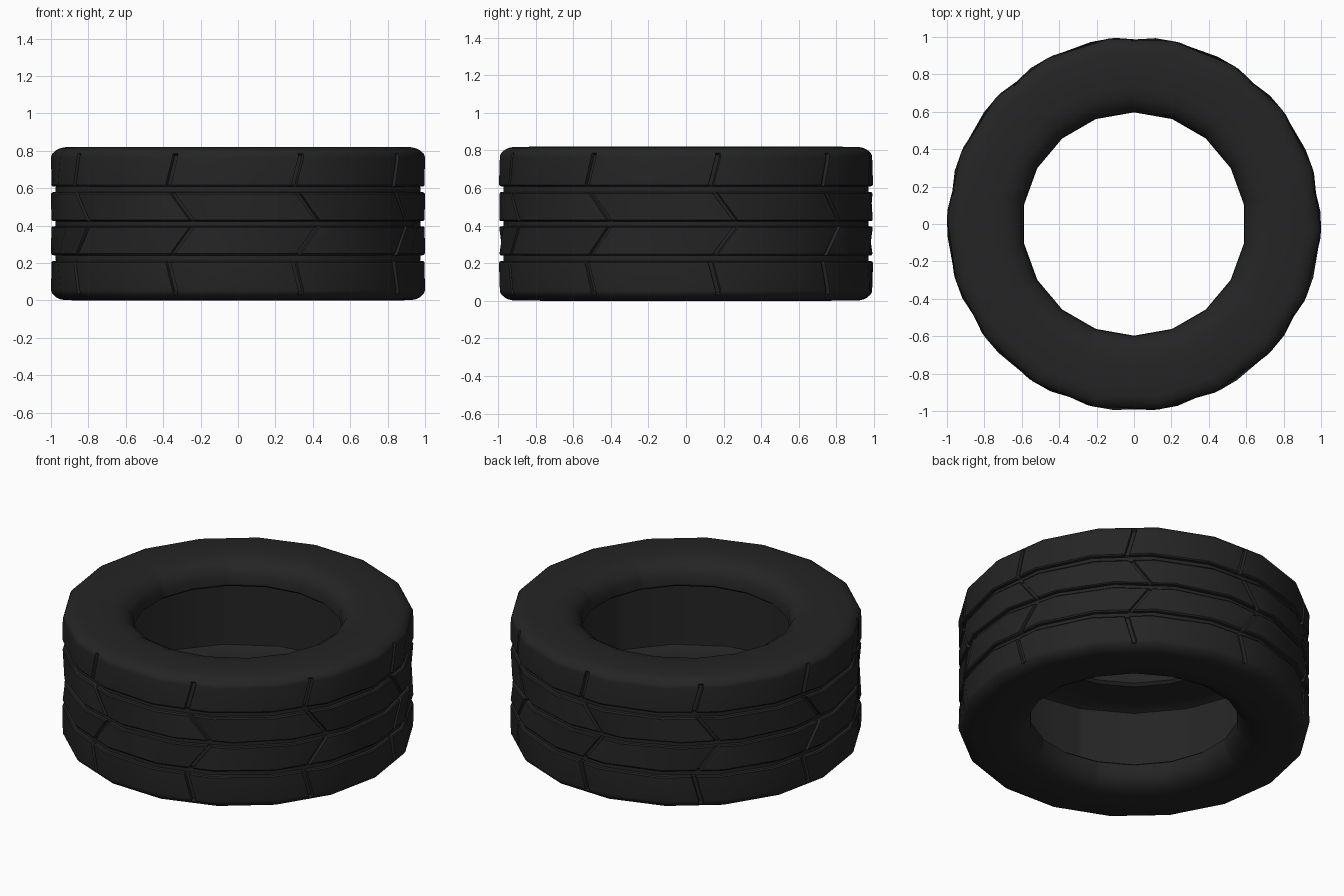
import bpy, bmesh, math

if "Cube" in bpy.data.objects:
    bpy.data.objects.remove(bpy.data.objects["Cube"])

H = 0.41          # half width of the tyre
SECTORS = 9       # tread pattern repeats

# Half profile, mid-plane outward then over the sidewall and into the cavity:
# (distance from mid-plane, radius, tread twist in degrees, kind)
# kind: T = tread block top (cross grooves cut in), G = plain outer, I = inner ring
half = [
    (0.013, 0.977, 5.6, 'G'), (0.015, 0.994, 5.6, 'T'), (0.021, 1.0, 5.4, 'T'),
    (0.160, 1.0, -0.8, 'T'), (0.168, 0.994, -1.1, 'T'), (0.170, 0.977, -1.2, 'G'),
    (0.198, 0.977, -2.2, 'G'), (0.200, 0.994, -2.3, 'T'), (0.207, 1.0, -2.3, 'T'),
    (0.355, 1.0, 0.0, 'T'), (0.365, 0.998, 0.0, 'T'), (0.376, 0.992, 0.0, 'G'),
    (0.392, 0.975, 0.0, 'G'), (0.403, 0.953, 0.0, 'G'), (0.409, 0.925, 0.0, 'G'),
    (0.410, 0.74, 0.0, 'I'), (0.400, 0.675, 0.0, 'I'), (0.370, 0.625, 0.0, 'I'),
    (0.325, 0.600, 0.0, 'I'), (0.270, 0.597, 0.0, 'I'), (0.255, 0.615, 0.0, 'I'),
    (0.265, 0.85, 0.0, 'I'), (0.245, 0.90, 0.0, 'I'),
]
# Lower half mirrored, then the upper half, gives a closed loop
profile = [(H - d, r, s, k) for d, r, s, k in reversed(half)]
profile += [(H + d, r, s, k) for d, r, s, k in half]

# Column angles inside one sector, measured from the cross groove
OUTER = [-0.85, -0.6, 0.6, 0.85, 8, 28]
INNER = [-2.0, -0.5, 0.5, 2.0, 10, 20]


def facet(angle, phase):
    """Scale a radius so the point lies on an 18-sided ring."""
    a = ((angle - phase) % 20) - 10
    return math.cos(math.radians(10)) / math.cos(math.radians(a))


def ring(bm, z, r, twist, kind):
    cols = INNER if kind == 'I' else OUTER
    phase = 0 if kind == 'I' else 8
    verts = []
    for s in range(SECTORS):
        for i, a in enumerate(cols):
            rad = r - 0.02 if kind == 'T' and i in (1, 2) and r > 0.99 else r
            rad *= facet(a, phase)
            t = math.radians(10 + 40 * s + a + twist)
            verts.append(bm.verts.new((rad * math.cos(t), rad * math.sin(t), z)))
    return verts


# Tyre: tread, sidewalls, bead lips and hollow inside in one skin
bm = bmesh.new()
rings = [ring(bm, *p) for p in profile]
n = len(rings[0])
for k, a in enumerate(rings):
    b = rings[(k + 1) % len(rings)]
    for i in range(n):
        j = (i + 1) % n
        bm.faces.new((a[i], a[j], b[j], b[i]))
bmesh.ops.recalc_face_normals(bm, faces=bm.faces)
mesh = bpy.data.meshes.new("tyre")
bm.to_mesh(mesh)
bm.free()
tyre = bpy.data.objects.new("tyre", mesh)
bpy.context.collection.objects.link(tyre)

# Black rubber
rubber = bpy.data.materials.new("black_rubber")
rubber.diffuse_color = (0.018, 0.018, 0.018, 1)
rubber.use_nodes = True
rubber.node_tree.nodes["Principled BSDF"].inputs["Base Color"].default_value = rubber.diffuse_color
mesh.materials.append(rubber)

bpy.context.view_layer.objects.active = tyre
tyre.select_set(True)
bpy.ops.object.shade_smooth_by_angle(angle=math.radians(32))
